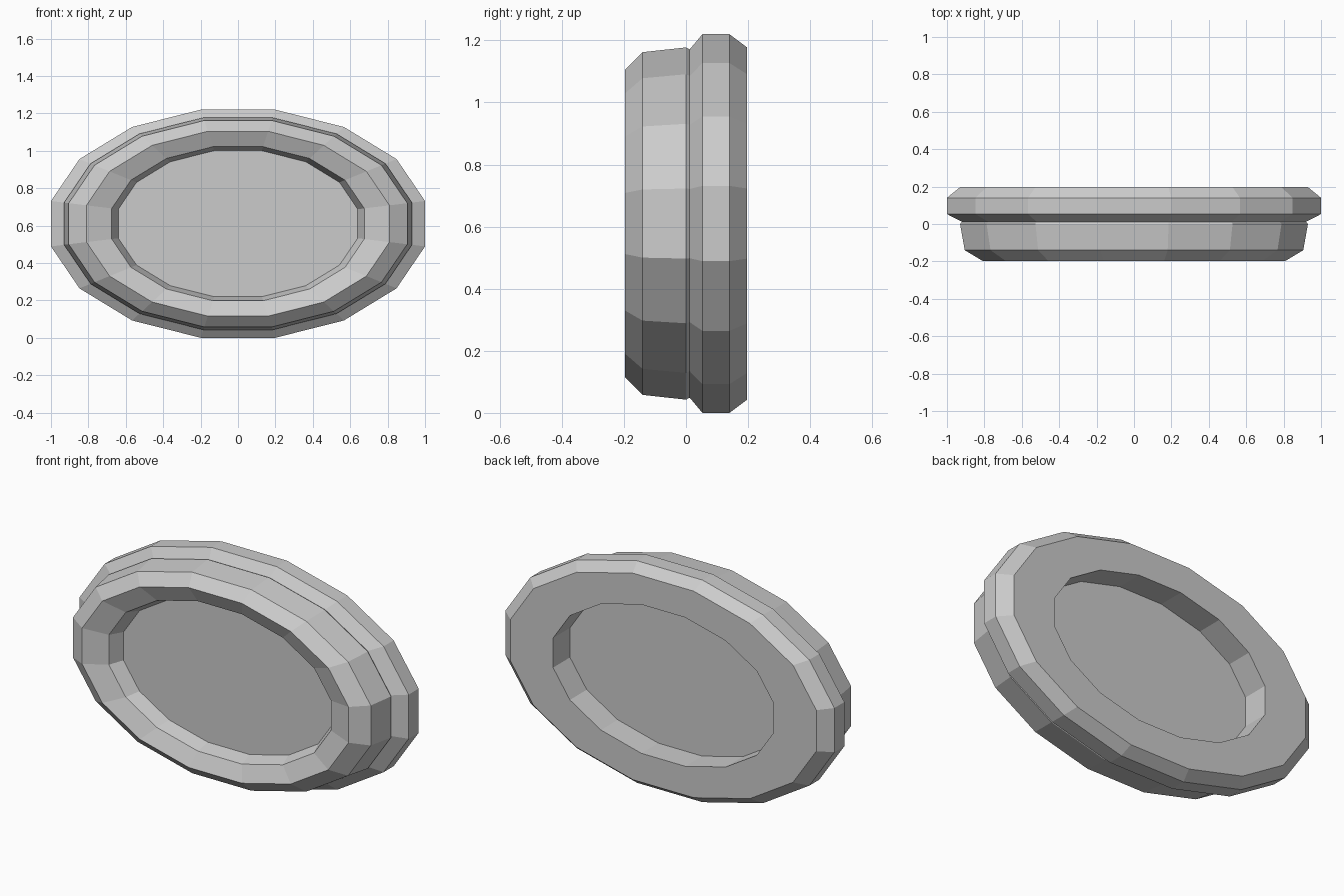
import bpy, bmesh, math

cube = bpy.data.objects.get("Cube")
if cube:
    bpy.data.objects.remove(cube, do_unlink=True)

SIDES = 16
STEP = 2 * math.pi / SIDES
ASPECT = 0.61                       # height of the oval relative to its width
WIDEST = math.cos(STEP / 2)         # flats sit left, right, top and bottom

grey = bpy.data.materials.new("plain grey")
grey.use_nodes = True
colour = (0.6, 0.6, 0.6, 1)
grey.diffuse_color = colour
grey.node_tree.nodes["Principled BSDF"].inputs["Base Color"].default_value = colour


def oval_ring(bm, half_width, y):
    r = half_width / WIDEST
    return [bm.verts.new((r * math.cos((i + 0.5) * STEP), y,
                          ASPECT * (1 + r * math.sin((i + 0.5) * STEP))))
            for i in range(SIDES)]


def loft(name, profile, closed):
    """Join oval rings given as (half width, y); loop round or cap the ends."""
    bm = bmesh.new()
    rings = [oval_ring(bm, a, y) for a, y in profile]
    pairs = list(zip(rings, rings[1:]))
    if closed:
        pairs.append((rings[-1], rings[0]))
    else:
        bm.faces.new(rings[0])
        bm.faces.new(rings[-1])
    for p, q in pairs:
        for i in range(SIDES):
            j = (i + 1) % SIDES
            bm.faces.new((p[i], p[j], q[j], q[i]))
    bmesh.ops.recalc_face_normals(bm, faces=bm.faces)
    mesh = bpy.data.meshes.new(name)
    bm.to_mesh(mesh)
    bm.free()
    mesh.materials.append(grey)
    obj = bpy.data.objects.new(name, mesh)
    bpy.context.collection.objects.link(obj)
    return obj


# Oval frame: dished front bezel, tapered body, bevelled rear flange, back recess
loft("oval_frame", [
    (0.64, -0.08), (0.675, -0.157), (0.81, -0.197), (0.905, -0.14),
    (0.93, 0.0), (0.92, 0.012), (1.0, 0.053), (1.0, 0.14),
    (0.93, 0.197), (0.67, 0.197), (0.67, 0.05),
], closed=True)

# Flat panel set into the frame, recessed on both sides
loft("centre_panel", [(0.69, -0.08), (0.69, 0.05)], closed=False)
